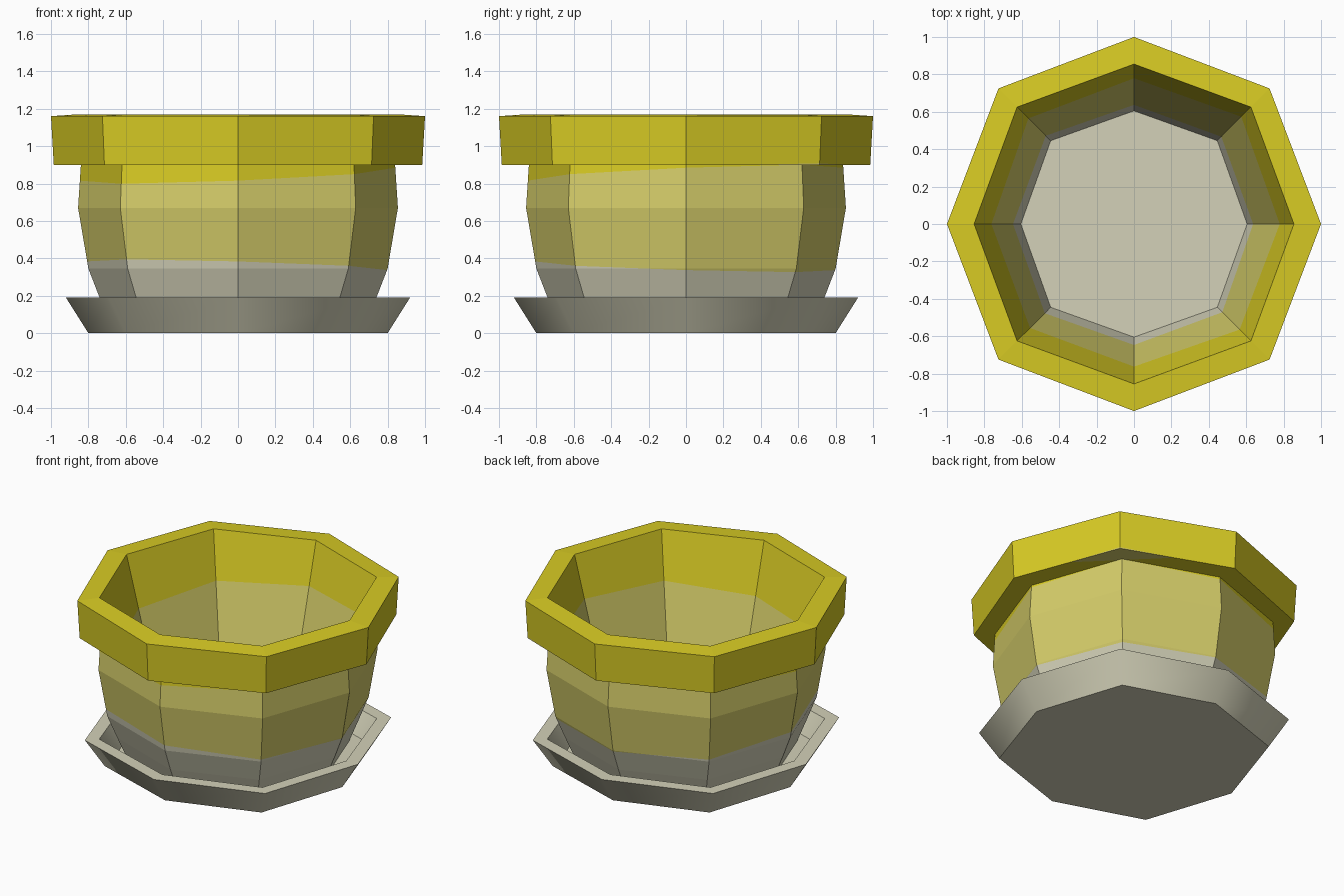
import bpy, bmesh, math
from mathutils import Vector

if "Cube" in bpy.data.objects:
    bpy.data.objects.remove(bpy.data.objects["Cube"])


def lin(c):
    return tuple((v / 255 / 12.92) if v <= 10 else ((v / 255 + 0.055) / 1.055) ** 2.4 for v in c)


def material(name, rgb):
    m = bpy.data.materials.new(name)
    m.diffuse_color = (*lin(rgb), 1)
    m.use_nodes = True
    m.node_tree.nodes["Principled BSDF"].inputs["Base Color"].default_value = m.diffuse_color
    return m


yellow = material("yellow", (217, 204, 36))
khaki = material("khaki", (214, 206, 106))
grey = material("warm_grey", (211, 209, 184))


def octagon_lathe(profile):
    """Profile rows: radius on the axes, radius on the diagonals, height."""
    bm = bmesh.new()
    rings = []
    for r_axis, r_diag, z in profile:
        ring = []
        for i in range(8):
            a = i * math.pi / 4
            r = r_diag if i % 2 else r_axis
            ring.append(bm.verts.new((r * math.cos(a), r * math.sin(a), z)))
        rings.append(ring)
    for lo, hi in zip(rings, rings[1:]):
        for i in range(8):
            j = (i + 1) % 8
            bm.faces.new((lo[i], lo[j], hi[j], hi[i]))
    bm.faces.new(rings[0])
    bm.faces.new(rings[-1])
    bmesh.ops.recalc_face_normals(bm, faces=bm.faces)
    return bm


def finish(bm, name, mats):
    me = bpy.data.meshes.new(name)
    bm.to_mesh(me)
    bm.free()
    for m in mats:
        me.materials.append(m)
    ob = bpy.data.objects.new(name, me)
    bpy.context.collection.objects.link(ob)
    return ob


# Pot: outside from base to lip, then down the inside to the floor
pot = octagon_lathe([
    (0.68, 0.71, 0.05),
    (0.74, 0.77, 0.19),
    (0.80, 0.834, 0.345),
    (0.855, 0.89, 0.67),
    (0.84, 0.877, 0.90),
    (0.985, 1.01, 0.90),
    (1.00, 1.025, 1.16),
    (0.855, 0.884, 1.17),
    (0.605, 0.63, 0.22),
])

# Colour bands: cut along slightly tilted planes
bands = [(0.36, -0.029), (0.85, 0.041)]
for z, k in bands:
    bmesh.ops.bisect_plane(pot, geom=pot.verts[:] + pot.edges[:] + pot.faces[:],
                           plane_co=(0, 0, z), plane_no=Vector((-k, -k, 1)).normalized())
for f in pot.faces:
    c = f.calc_center_median()
    f.material_index = sum(c.z > z + k * (c.x + c.y) for z, k in bands)
finish(pot, "pot", [grey, khaki, yellow])

# Saucer: flared octagonal dish with a flat lip and softly shaded wall
saucer = octagon_lathe([
    (0.80, 0.85, 0.0),
    (0.92, 0.977, 0.19),
    (0.83, 0.885, 0.19),
    (0.75, 0.795, 0.05),
])
dish = finish(saucer, "saucer", [grey])
for p in dish.data.polygons:
    p.use_smooth = True
dish.data.set_sharp_from_angle(angle=math.radians(50))
